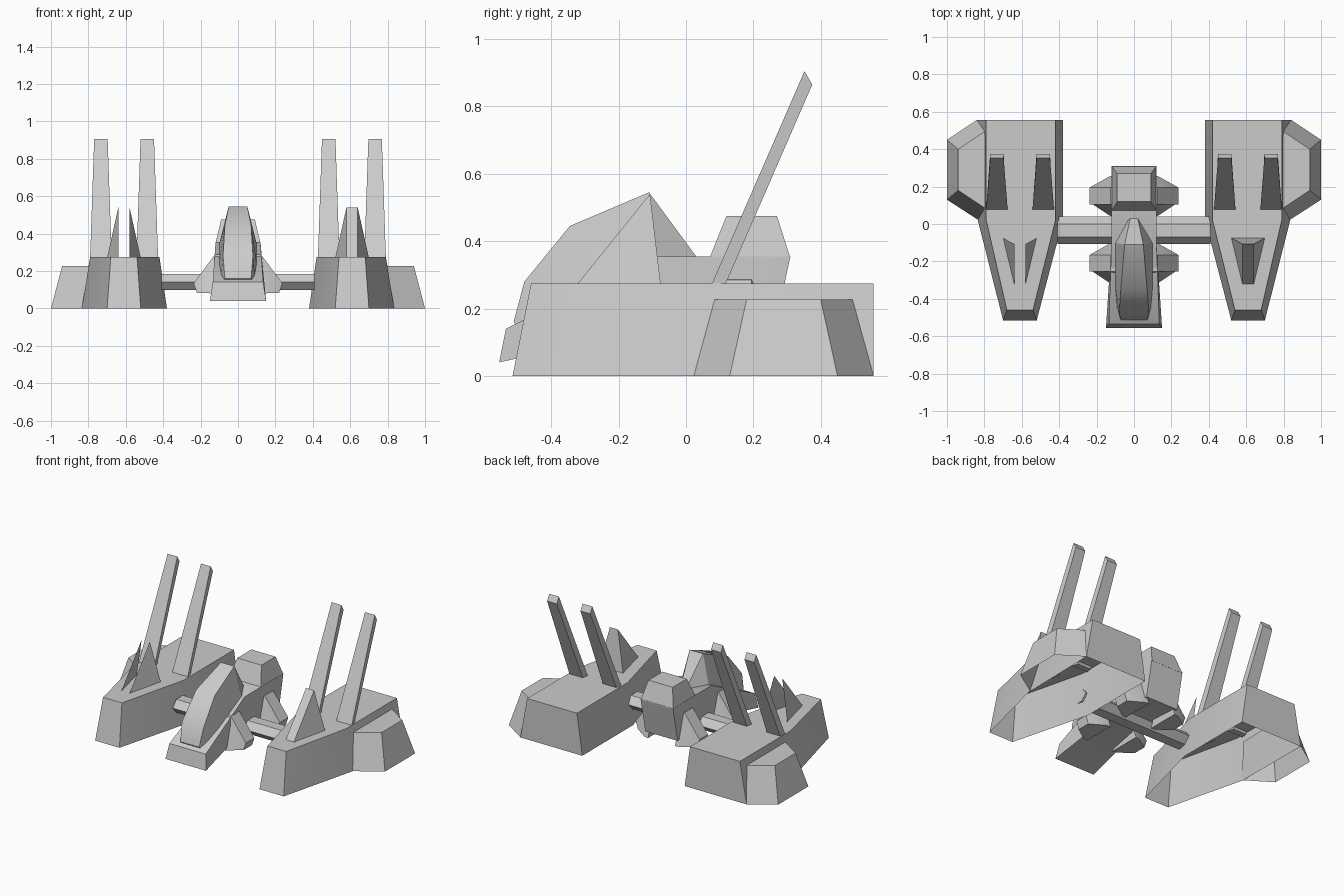
import bpy, bmesh

if "Cube" in bpy.data.objects:
    bpy.data.objects.remove(bpy.data.objects["Cube"])


def make(name, bm, angle=0.5):
    bmesh.ops.recalc_face_normals(bm, faces=bm.faces)
    me = bpy.data.meshes.new(name)
    bm.to_mesh(me)
    bm.free()
    ob = bpy.data.objects.new(name, me)
    bpy.context.collection.objects.link(ob)
    bpy.ops.object.select_all(action='DESELECT')
    ob.select_set(True)
    bpy.context.view_layer.objects.active = ob
    bpy.ops.object.shade_smooth_by_angle(angle=angle)
    return ob


def loft(name, rings, cap_start=True, cap_end=True, sx=1):
    """Bridge equal-length closed rings; sx=-1 mirrors across x."""
    bm = bmesh.new()
    vs = [[bm.verts.new((x * sx, y, z)) for x, y, z in r] for r in rings]
    n = len(vs[0])
    for a, b in zip(vs, vs[1:]):
        for i in range(n):
            j = (i + 1) % n
            bm.faces.new((a[i], a[j], b[j], b[i]))
    if cap_start:
        bm.faces.new(vs[0])
    if cap_end:
        bm.faces.new(vs[-1])
    return make(name, bm)


def flat(points, z):
    return [(x, y, z) for x, y in points]


def rect(w, y0, z0, w1, y1, z1, cx=0):
    """Four-point ring: one edge of half width w, the other of half width w1."""
    return [(cx - w, y0, z0), (cx + w, y0, z0), (cx + w1, y1, z1), (cx - w1, y1, z1)]


for sx, side in ((1, "right"), (-1, "left")):
    # Main pod shell, open underneath
    loft(side + "_pod", [
        flat([(.52, -.515), (.70, -.515), (.835, .02), (.84, .557), (.38, .557), (.38, .02)], 0),
        flat([(.54, -.46), (.68, -.46), (.79, .02), (.79, .557), (.42, .557), (.42, .02)], .275),
    ], cap_start=False, sx=sx)

    # Outer bulge on the pod, open underneath
    loft(side + "_pod_bulge", [
        flat([(.83, .02), (1, .13), (1, .45), (.84, .557)], 0),
        flat([(.79, .08), (.94, .18), (.94, .40), (.79, .50)], .227),
    ], cap_start=False, sx=sx)

    # Two leaning towers
    for cx, pos in ((.485, "inner"), (.733, "outer")):
        loft(f"{side}_{pos}_tower", [
            rect(.058, .071, .26, .05, .112, .26, cx),
            rect(.036, .352, .905, .036, .375, .865, cx),
        ], sx=sx)

    # Pod fin: solid on the right, two bare side panels on the left
    bm = bmesh.new()
    panels = []
    for s in (-1, 1):
        panels.append([bm.verts.new((sx * (.61 + s * w), y, z)) for w, y, z in
                       ((.03, -.325, .27), (.09, -.075, .27), (.03, -.107, .54))])
    for p in panels:
        bm.faces.new(p)
    if sx == 1:
        (a, b, c), (d, e, f) = panels
        bm.faces.new((a, d, f, c))
        bm.faces.new((b, c, f, e))
    make(side + "_pod_fin", bm, .3)

    # Wedges on the flanks of the body
    for cy, pos in ((-.21, "front"), (.15, "rear")):
        loft(f"{side}_{pos}_wedge", [
            [(.10, cy - .11, .08), (.10, cy + .11, .08), (.10, cy + .045, .29), (.10, cy - .045, .29)],
            [(.13, cy - .105, .08), (.13, cy + .105, .08), (.125, cy + .045, .285), (.125, cy - .045, .285)],
            [(.22, cy - .045, .083), (.22, cy + .045, .083), (.237, cy + .045, .135), (.237, cy - .045, .135)],
        ], sx=sx)

# Six-sided cross tube joining the pods
hexa = [(-.108, .14), (-.07, .185), (0, .185), (.04, .14), (0, .097), (-.07, .097)]
loft("cross_tube", [[(x, y, z) for y, z in hexa] for x in (-.41, .41)])

# Central body with a nose sloping down to the front
loft("central_body", [
    rect(.15, -.555, .04, .135, -.535, .14),
    rect(.12, -.10, .14, .12, -.10, .355),
    rect(.12, .26, .12, .12, .31, .355),
])

# Raised rear housing
loft("rear_housing", [
    flat([(-.12, .07), (.12, .07), (.12, .31), (-.12, .31)], .35),
    flat([(-.09, .12), (.09, .12), (.09, .27), (-.09, .27)], .475),
])

# Faceted canopy
loft("canopy", [
    rect(.075, -.505, .15, .07, -.512, .16),
    rect(.09, -.45, .18, .08, -.48, .28),
    rect(.10, -.33, .24, .07, -.345, .445),
    rect(.10, -.10, .345, .05, -.11, .545),
    rect(.03, .03, .34, .02, .03, .355),
])
